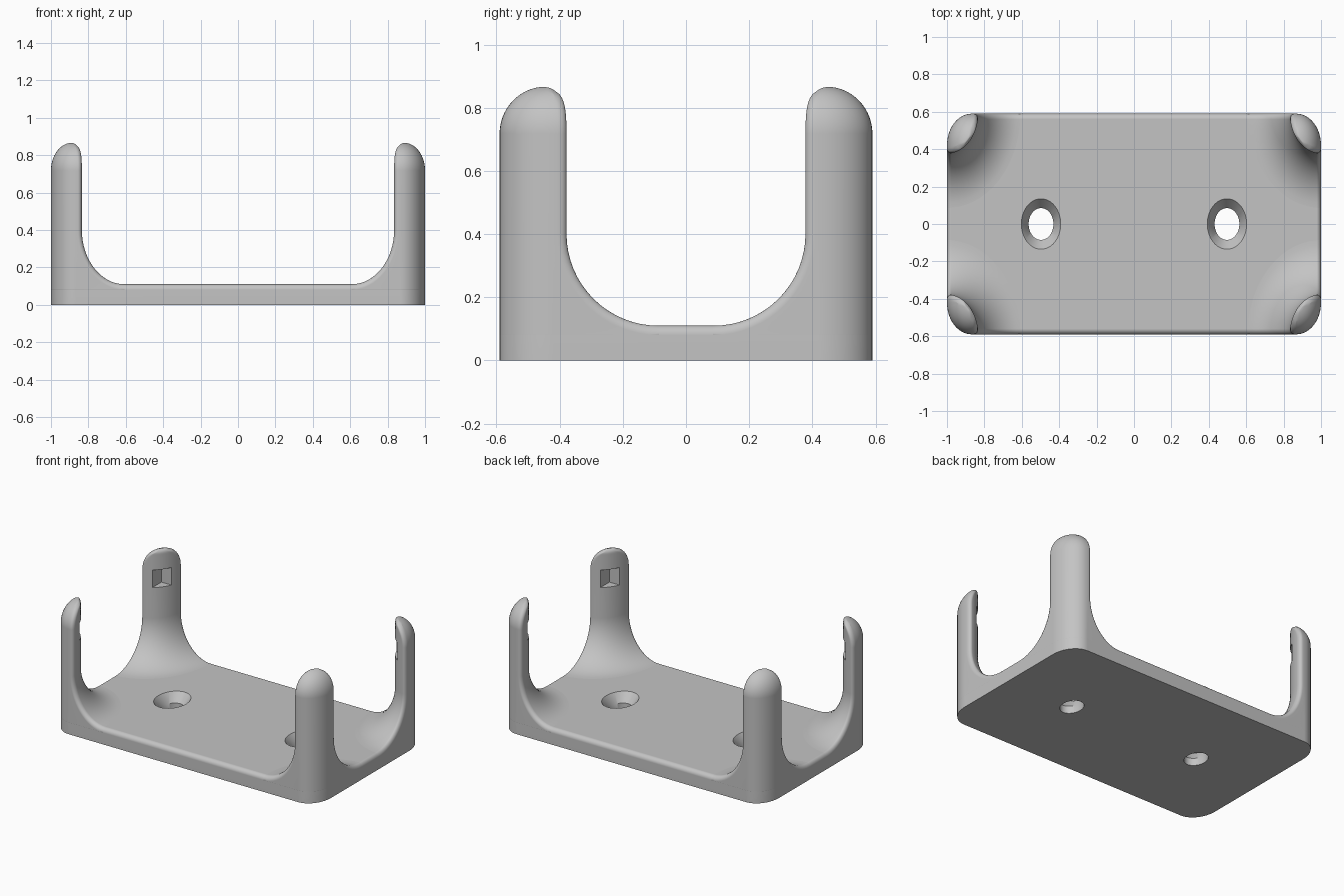
import bpy
import bmesh
from math import sin, cos, asin, atan2, sqrt, hypot, pi

if "Cube" in bpy.data.objects:
    bpy.data.objects.remove(bpy.data.objects["Cube"])

# Shared dimensions (x is squeezed by SX, so round shapes become oval)
SX, HALF_Y = 0.78, 0.59
HALF_X = 1 / SX
CORNER, FLOOR, RIM = 0.17, 0.11, 0.03
POST_R, FLARE = 0.214, 0.29
DOME_Z, DOME_R = 0.718, 0.15
ARC = 12

grey = bpy.data.materials.new("light grey plastic")
grey.use_nodes = True
grey.diffuse_color = (0.55, 0.55, 0.55, 1)
grey.node_tree.nodes["Principled BSDF"].inputs["Base Color"].default_value = (0.55, 0.55, 0.55, 1)


def make_object(name, rings):
    """Skin a stack of closed rings and cap both ends."""
    bm = bmesh.new()
    rows = [[bm.verts.new(p) for p in ring] for ring in rings]
    n = len(rows[0])
    for low, high in zip(rows, rows[1:]):
        for i in range(n):
            j = (i + 1) % n
            bm.faces.new((low[i], low[j], high[j], high[i]))
    bm.faces.new(rows[0])
    bm.faces.new(rows[-1])
    bmesh.ops.remove_doubles(bm, verts=bm.verts, dist=1e-5)
    bmesh.ops.recalc_face_normals(bm, faces=bm.faces)
    mesh = bpy.data.meshes.new(name)
    bm.to_mesh(mesh)
    bm.free()
    obj = bpy.data.objects.new(name, mesh)
    obj.data.materials.append(grey)
    bpy.context.collection.objects.link(obj)
    return obj


def cut(obj, cutter):
    mod = obj.modifiers.new("cut", 'BOOLEAN')
    mod.operation, mod.solver, mod.object = 'DIFFERENCE', 'EXACT', cutter
    bpy.context.view_layer.objects.active = obj
    bpy.ops.object.modifier_apply(modifier=mod.name)
    bpy.data.objects.remove(cutter)


def finish(obj):
    bpy.ops.object.select_all(action='DESELECT')
    obj.select_set(True)
    bpy.context.view_layer.objects.active = obj
    bpy.ops.object.shade_smooth_by_angle(angle=0.6)
    mod = obj.modifiers.new("clean shading", 'WEIGHTED_NORMAL')
    mod.keep_sharp = True


# Base plate: rounded rectangle with a soft top rim
def plate_ring(inset, z):
    points = []
    for k, (sx, sy) in enumerate(((1, 1), (-1, 1), (-1, -1), (1, -1))):
        for i in range(ARC + 1):
            a = (k + i / ARC) * pi / 2
            x = sx * (HALF_X - CORNER) + (CORNER - inset) * cos(a)
            y = sy * (HALF_Y - CORNER) + (CORNER - inset) * sin(a)
            points.append((x * SX, y, z))
    return points


rim_steps = [i * pi / 12 for i in range(7)]
plate = make_object("base_plate", [plate_ring(0, 0)] + [
    plate_ring(RIM * (1 - cos(t)), FLOOR - RIM + RIM * sin(t)) for t in rim_steps])

# Countersunk screw holes
for side in (-1, 1):
    cone = [(0.085, -0.1), (0.085, 0.05), (0.135, FLOOR), (0.135, 0.2)]
    cut(plate, make_object("hole_cutter", [
        [(side * 0.497 + SX * r * cos(i * pi / 24), r * sin(i * pi / 24), z) for i in range(48)]
        for r, z in cone]))
finish(plate)


# Corner posts: u and v run inward from the plate's square corner
def post_ring(r, z, inset=0.0, nr=1.0, nz=0.0):
    rad = CORNER - inset
    thickness = r - (CORNER * sqrt(2) - rad)
    f = min(RIM, thickness / 2)
    end = r - f

    def outer(a):
        return CORNER - rad * sin(a), CORNER - rad * cos(a)

    # outer corner arc, clipped where it meets the inner face
    lo, hi = 0.0, pi / 4
    if hypot(*outer(0)) > end:
        for _ in range(40):
            mid = (lo + hi) / 2
            if hypot(*outer(mid)) > end:
                lo = mid
            else:
                hi = mid
        start = hi
        theta = atan2(outer(start)[1], outer(start)[0])
    else:
        start = 0.0
        theta = asin(inset / end)

    # inner face with rounded side edges
    edge = [(asin(f * (1 - cos(t)) / r), f * (1 - sin(t))) for t in rim_steps]
    span = pi / 2 - 2 * theta
    first = edge[-1][0]
    middle = [(first + (span - 2 * first) * i / 14, 0) for i in range(1, 14)]
    last = [(span - a, e) for a, e in reversed(edge)]
    ring = []
    for a, e in edge + middle + last:
        q = r - e * nr if nz else r - e
        ring.append((q * cos(theta + a), q * sin(theta + a), z - e * nz))
    wall_z = z - f * nz
    for i in range(ARC, -1, -1):
        ring.append((*outer(start + (pi / 2 - 2 * start) * i / ARC), wall_z))
    return ring


def post_rings():
    rings = []
    # flared foot
    for i in range(17):
        a = i * pi / 32
        rings.append(post_ring(POST_R + FLARE * (1 - sin(a)), FLOOR + FLARE * (1 - cos(a)),
                               0, sin(a), cos(a) if i < 16 else 0))
    # buried end inside the plate
    rings.insert(0, [(u * 0.97 + 0.01, v * 0.97 + 0.01, 0.05) for u, v, _ in rings[0]])
    # domed top
    for i in range(19):
        t = i / 18 * 1.379
        z = DOME_Z + DOME_R * sin(t)
        k = max(0, (z - (DOME_Z + DOME_R - RIM)) / RIM)
        rings.append(post_ring(POST_R - RIM * (1 - sqrt(1 - k * k)), z, DOME_R * (1 - cos(t))))
    return rings


def place(ring, sx, sy):
    return [(sx * (1 - SX * u), sy * (HALF_Y - v), z) for u, v, z in ring]


profile = post_rings()
C, FAR = 0.095, 0.4
square = ((C, C), (FAR, C), (FAR, FAR), (C, FAR))
for sx, x_name in ((1, "left"), (-1, "right")):
    for sy, y_name in ((-1, "front"), (1, "back")):
        post = make_object(f"{y_name}_{x_name}_post", [place(r, sx, sy) for r in profile])
        # square catch pocket on the inner face
        pocket = [place([(u, v, z) for u, v in square], sx, sy) for z in (0.61, 0.73)]
        cut(post, make_object("pocket_cutter", pocket))
        finish(post)
